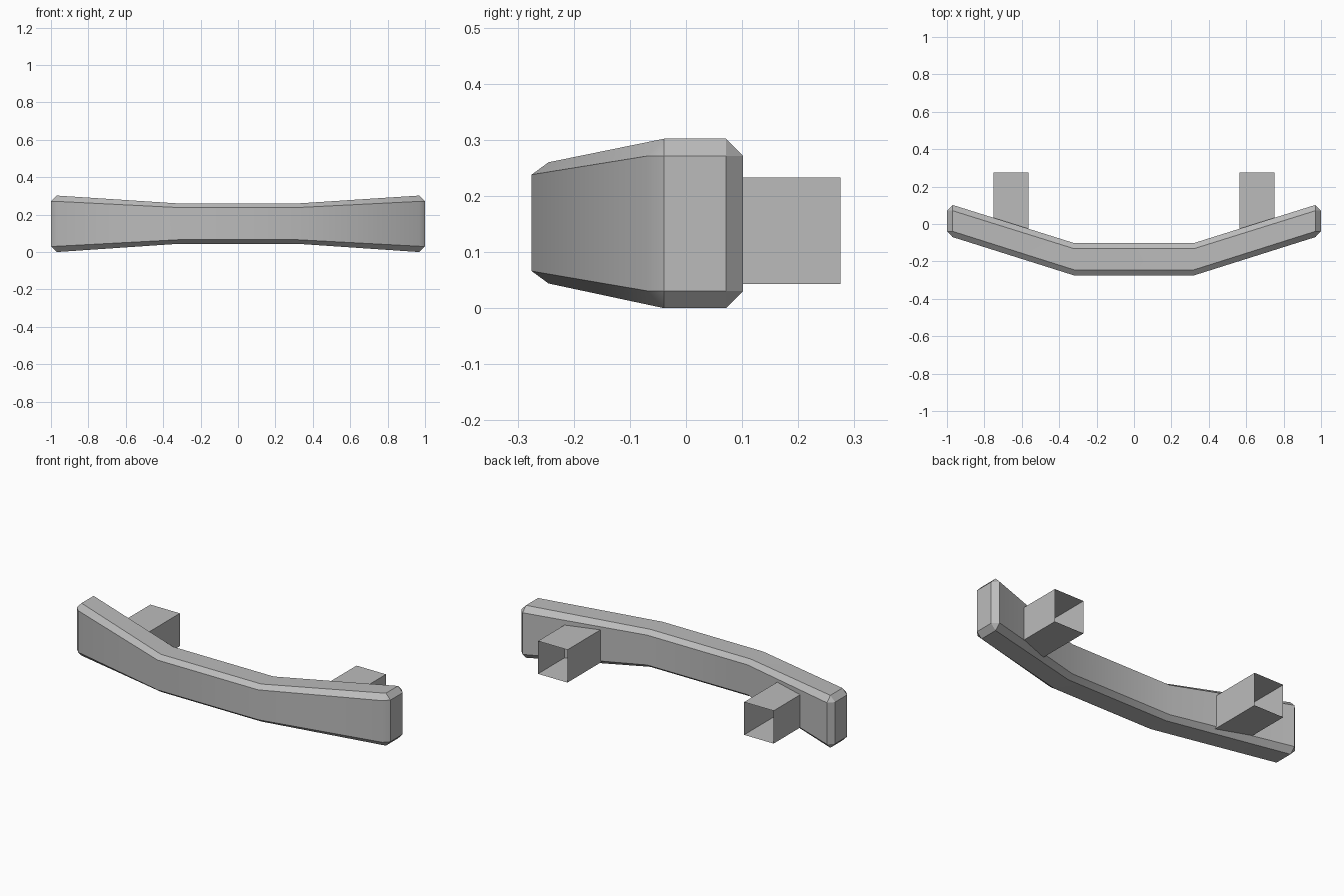
import bpy, bmesh, math

cube = bpy.data.objects.get("Cube")
if cube:
    bpy.data.objects.remove(cube, do_unlink=True)

# Single grey paint
grey = bpy.data.materials.new("grey_metal")
grey.use_nodes = True
colour = (0.5, 0.5, 0.5, 1)
grey.diffuse_color = colour
grey.node_tree.nodes["Principled BSDF"].inputs["Base Color"].default_value = colour


def finish(bm, name):
    mesh = bpy.data.meshes.new(name)
    bm.to_mesh(mesh)
    bm.free()
    mesh.materials.append(grey)
    obj = bpy.data.objects.new(name, mesh)
    bpy.context.collection.objects.link(obj)
    return obj


def section(bm, x, y0, y1, z0, z1, by, bz, cap=False):
    """Chamfered rectangle across the bar; a cap has only its four inner corners."""
    ring = []
    for ys, zs, flip in ((0, 0, 0), (1, 0, 1), (1, 1, 0), (0, 1, 1)):
        y_out, y_in = (y1, y1 - by) if ys else (y0, y0 + by)
        z_out, z_in = (z1, z1 - bz) if zs else (z0, z0 + bz)
        pair = [(y_out, z_in), (y_in, z_out)]
        if flip:
            pair.reverse()
        if cap:
            pair = [(y_in, z_in)] * 2
        ring += [bm.verts.new((x, y, z)) for y, z in pair]
    return ring


# Curved bumper bar: swept back and taller toward both ends
end = (-0.07, 0.102, 0.0, 0.302, 0.031, 0.031)
middle = (-0.275, -0.102, 0.044, 0.26, 0.03, 0.022)
bm = bmesh.new()
rings = [section(bm, -1, *end, cap=True), section(bm, -0.97, *end),
         section(bm, -0.32, *middle), section(bm, 0.32, *middle),
         section(bm, 0.97, *end), section(bm, 1, *end, cap=True)]
for a, b in zip(rings, rings[1:]):
    for i in range(8):
        j = (i + 1) % 8
        bm.faces.new((a[i], a[j], b[j], b[i]))
for ring in (rings[0], rings[-1]):
    bm.faces.new(ring[::2])
bmesh.ops.remove_doubles(bm, verts=bm.verts, dist=0.0005)
bmesh.ops.recalc_face_normals(bm, faces=bm.faces)
bar = finish(bm, "bumper_bar")
bpy.ops.object.select_all(action="DESELECT")
bar.select_set(True)
bpy.context.view_layer.objects.active = bar
bpy.ops.object.shade_smooth_by_angle(angle=math.radians(30))

# Thin square mounting tubes, open at the rear
for side, name in ((1, "left_mount"), (-1, "right_mount")):
    bm = bmesh.new()
    bmesh.ops.create_cube(bm, size=1)
    for v in bm.verts:
        v.co = (v.co.x * 0.188 + side * 0.657,
                0.275 if v.co.y > 0 else -0.08,
                v.co.z * 0.189 + 0.138)
    bm.normal_update()
    bmesh.ops.delete(bm, geom=[f for f in bm.faces if f.normal.y > 0.9],
                     context="FACES_ONLY")
    finish(bm, name)
